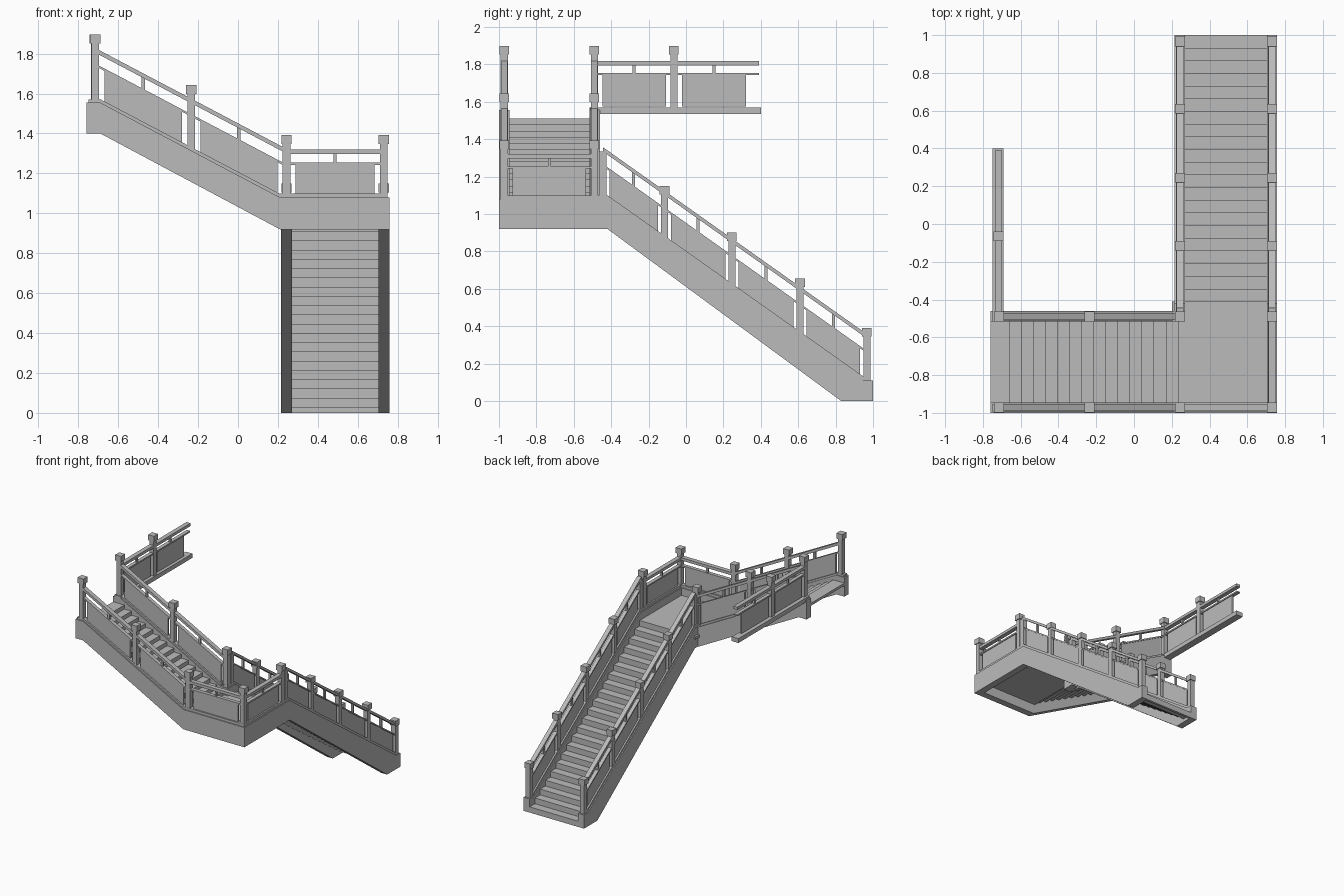
import bpy

if "Cube" in bpy.data.objects:
    bpy.data.objects.remove(bpy.data.objects["Cube"], do_unlink=True)

GREY = (0.5, 0.5, 0.5, 1)
mat = bpy.data.materials.new("plain_grey")
mat.use_nodes = True
mat.diffuse_color = GREY
bsdf = next(n for n in mat.node_tree.nodes if n.type == 'BSDF_PRINCIPLED')
bsdf.inputs["Base Color"].default_value = GREY
bsdf.inputs["Roughness"].default_value = 0.8


def prism(name, axis, profile, lo, hi):
    """Extrude a (u, z) profile; u runs along axis, depth lo..hi runs across it."""
    def place(u, w, z):
        return (u, w, z) if axis == 'x' else (w, u, z)
    n = len(profile)
    verts = [place(u, w, z) for w in (lo, hi) for u, z in profile]
    faces = [tuple(range(n)), tuple(range(2 * n - 1, n - 1, -1))]
    faces += [(i, n + i, n + (i + 1) % n, (i + 1) % n) for i in range(n)]
    area = sum(profile[i][0] * profile[(i + 1) % n][1]
               - profile[(i + 1) % n][0] * profile[i][1] for i in range(n))
    # keep all normals pointing outward
    if (area > 0) == (axis == 'y'):
        flip = False
    else:
        flip = True
    if flip:
        faces = [f[::-1] for f in faces]
    faces = [f[::-1] for f in faces] if axis == 'x' and area > 0 else faces
    me = bpy.data.meshes.new(name)
    me.from_pydata(verts, [], faces)
    import_fix(me)
    me.materials.append(mat)
    ob = bpy.data.objects.new(name, me)
    bpy.context.scene.collection.objects.link(ob)
    return ob


def import_fix(me):
    """Recalculate consistent outward normals."""
    bm = bmesh.new()
    bm.from_mesh(me)
    bmesh.ops.recalc_face_normals(bm, faces=bm.faces)
    bm.to_mesh(me)
    bm.free()


import bmesh


def bar(name, axis, line, u0, u1, z0, z1, mid, width):
    """Bar following a sloping line, between two heights above it."""
    prof = [(u0, line(u0) + z0), (u1, line(u1) + z0),
            (u1, line(u1) + z1), (u0, line(u0) + z1)]
    prism(name, axis, prof, mid - width / 2, mid + width / 2)


def post(x, y, base, top, capped=True):
    w, c, h = 0.019, 0.026, 0.045
    shaft = top - h if capped else top
    prism("post", 'x', [(x - w, base), (x + w, base), (x + w, shaft), (x - w, shaft)], y - w, y + w)
    if capped:
        prism("post_cap", 'x', [(x - c, shaft), (x + c, shaft), (x + c, top), (x - c, top)], y - c, y + c)


def balustrade(name, axis, line, stops, mid, panel_h, rail_h, gap):
    """Rails, panels and short balusters between neighbouring post centres."""
    for a, b in zip(stops, stops[1:]):
        bar(name + "_top_rail", axis, line, a, b, rail_h - 0.023, rail_h, mid, 0.036)
        bar(name + "_lower_rail", axis, line, a, b, panel_h - 0.012, panel_h, mid, 0.03)
        bar(name + "_panel", axis, line, a + gap, b - gap, 0, panel_h - 0.005, mid, 0.016)
        m = (a + b) / 2
        bar(name + "_baluster", axis, line, m - 0.008, m + 0.008,
            panel_h - 0.005, rail_h - 0.01, mid, 0.016)


def steps(name, axis, start, run, z0, rise, count, end, lo, hi, t=0.02):
    """Folded stair slab with a stepped underside."""
    d = 1 if run > 0 else -1
    top = []
    for i in range(count):
        u = start + i * run
        top += [(u, z0 + i * rise), (u, z0 + (i + 1) * rise)]
    under = [(u + d * t, max(0.0, z - t)) for u, z in top]
    z_end = z0 + count * rise
    top.append((end, z_end))
    under.append((end, z_end - t))
    prism(name, axis, top + under[::-1], lo, hi)


# Main levels and centre lines
FLOOR, DECK, SHOE = 1.02, 1.08, 1.10
LEFT, RIGHT, FRONT, BACK = 0.73, 0.243, -0.972, -0.49


def lower(y):
    return SHOE + (-0.42 - y) * 0.708


def upper(x):
    return SHOE + (0.205 - x) * 0.527


def level(u):
    return SHOE


def gallery(u):
    return 1.575


# Side beams of the lower flight
for side, x0, x1, y0 in (("left", 0.703, 0.758, -1.0), ("right", 0.215, 0.27, -0.515)):
    prism("lower_beam_" + side, 'y',
          [(y0, 0.92), (-0.42, 0.92), (0.83, 0), (1, 0), (1, 0.11),
           (0.95, 0.11), (-0.42, DECK), (y0, DECK)], x0, x1)

# Side beams of the upper flight
for side, y0, y1, x1 in (("front", -1.0, -0.945, 0.758), ("back", -0.515, -0.46, 0.27)):
    prism("upper_beam_" + side, 'x',
          [(-0.76, 1.4), (-0.69, 1.4), (0.21, 0.92), (x1, 0.92), (x1, DECK),
           (0.21, DECK), (-0.69, 1.555), (-0.76, 1.555)], y0, y1)

# Stairs and landing
steps("lower_steps", 'y', 1.0, -1.41 / 21, 0, FLOOR / 22, 22, -0.45, 0.265, 0.708)
steps("upper_steps", 'x', 0.235, -0.895 / 14, FLOOR, 0.49 / 15, 15, -0.76, -0.95, -0.51)
prism("landing_floor", 'x', [(0.2, 1.0), (0.708, 1.0), (0.708, FLOOR), (0.2, FLOOR)], -0.95, -0.41)

# Lower flight railings
for x in (LEFT, RIGHT):
    bar("lower_shoe", 'y', lower, -0.42, 0.95, -0.022, 0, x, 0.04)
    balustrade("lower", 'y', lower, [-0.445, -0.115, 0.245, 0.61, 0.965], x, 0.15, 0.24, 0.035)
    post(x, -0.445, DECK, 1.335, capped=False)
    for y, top in ((-0.115, 1.15), (0.245, 0.9), (0.61, 0.655), (0.967, 0.39)):
        post(x, y, min(lower(y) - 0.02, lower(y - 0.019) - 0.04), top)

# Upper flight railings
for y in (FRONT, BACK):
    bar("upper_shoe", 'x', upper, -0.69, 0.205, -0.022, 0, y, 0.04)
    bar("upper_end_shoe", 'x', gallery, -0.75, -0.69, -0.025, -0.005, y, 0.04)
    balustrade("upper", 'x', upper, [-0.715, -0.235, RIGHT], y, 0.165, 0.243, 0.046)
    post(-0.715, y, 1.55, 1.897)
    post(-0.235, y, 1.31, 1.643)
    post(RIGHT, y, DECK, 1.393)
    post(LEFT, y, DECK, 1.393)

# Landing railings
bar("landing_front_shoe", 'x', level, 0.205, 0.75, -0.02, 0, FRONT, 0.04)
bar("landing_side_shoe", 'y', level, -0.99, -0.42, -0.02, 0, LEFT, 0.04)
bar("landing_corner_shoe", 'y', level, -0.51, -0.42, -0.02, 0, RIGHT, 0.04)
balustrade("landing_front", 'x', level, [RIGHT, LEFT], FRONT, 0.155, 0.22, 0.045)
balustrade("landing_side", 'y', level, [FRONT, BACK], LEFT, 0.155, 0.22, 0.045)

# Upper gallery railing
prism("gallery_base", 'y', [(-0.515, 1.535), (0.4, 1.535), (0.4, 1.57), (-0.515, 1.57)], -0.75, -0.69)
balustrade("gallery", 'y', gallery, [BACK, -0.065, 0.365], -0.717, 0.18, 0.243, 0.043)
bar("gallery_rail_end", 'y', gallery, 0.365, 0.39, 0.22, 0.243, -0.717, 0.036)
bar("gallery_lower_end", 'y', gallery, 0.365, 0.39, 0.168, 0.18, -0.717, 0.03)
post(-0.717, -0.065, 1.56, 1.897)
